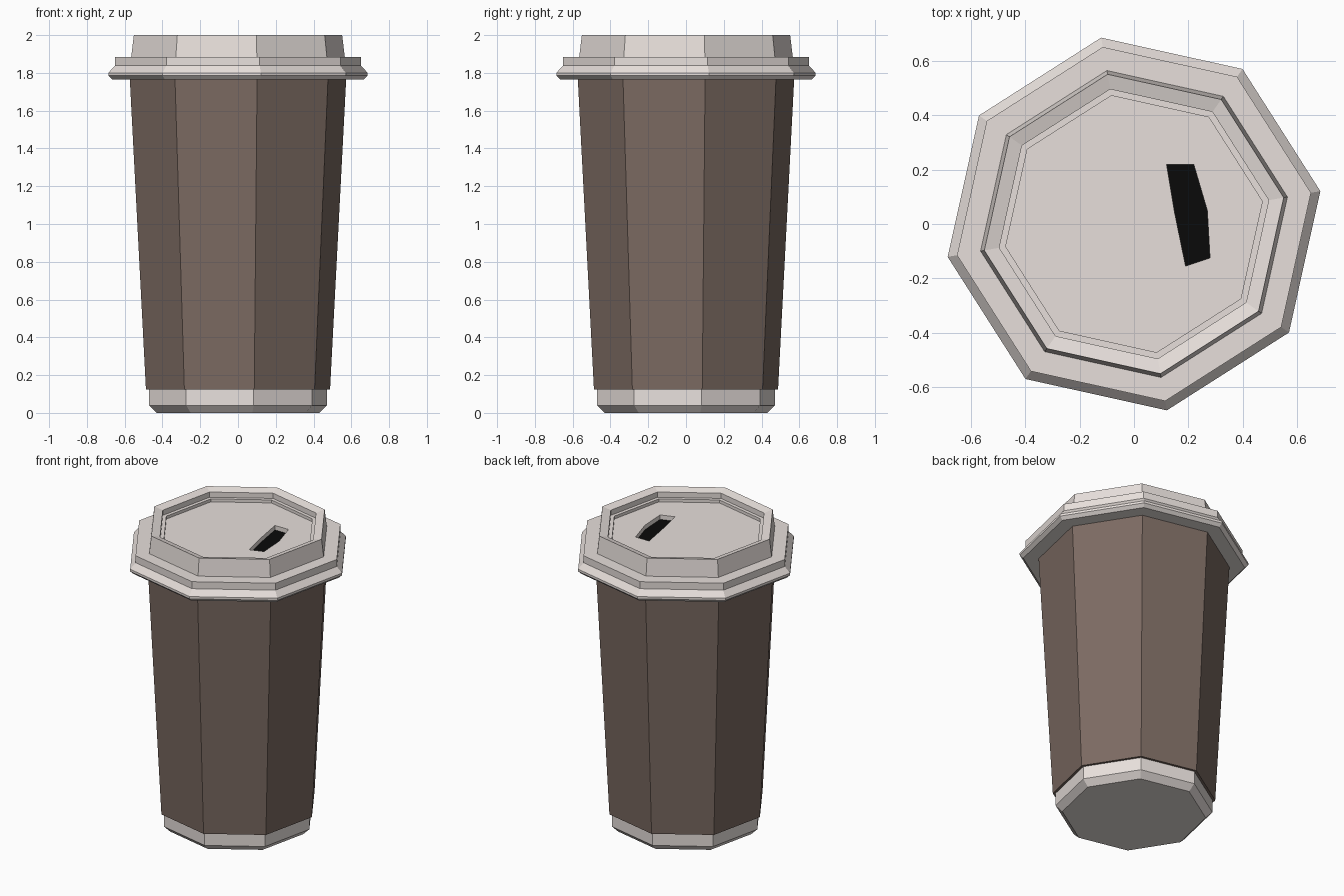
import bpy, bmesh, math

if "Cube" in bpy.data.objects:
    bpy.data.objects.remove(bpy.data.objects["Cube"])

SIDES, PHASE = 8, math.radians(10)


def material(name, rgb):
    m = bpy.data.materials.new(name)
    m.diffuse_color = (*rgb, 1)
    m.use_nodes = True
    m.node_tree.nodes["Principled BSDF"].inputs["Base Color"].default_value = m.diffuse_color
    return m


def make_object(name, bm, mat=None):
    bmesh.ops.recalc_face_normals(bm, faces=bm.faces)
    me = bpy.data.meshes.new(name)
    bm.to_mesh(me)
    bm.free()
    if mat:
        me.materials.append(mat)
    ob = bpy.data.objects.new(name, me)
    bpy.context.collection.objects.link(ob)
    return ob


def lathe(name, profile, mat):
    """Eight-sided solid from (radius, z) points, capped at both ends."""
    bm = bmesh.new()
    rings = []
    for r, z in profile:
        angles = [PHASE + math.tau * i / SIDES for i in range(SIDES)]
        rings.append([bm.verts.new((r * math.cos(a), r * math.sin(a), z)) for a in angles])
    for lo, hi in zip(rings, rings[1:]):
        for i in range(SIDES):
            j = (i + 1) % SIDES
            bm.faces.new((lo[i], lo[j], hi[j], hi[i]))
    bm.faces.new(rings[0][::-1])
    bm.faces.new(rings[-1])
    return make_object(name, bm, mat)


def prism(name, outline, z0, z1, mat=None):
    bm = bmesh.new()
    face = bm.faces.new([bm.verts.new((x, y, z0)) for x, y in outline])
    new = bmesh.ops.extrude_face_region(bm, geom=[face])["geom"]
    verts = [v for v in new if isinstance(v, bmesh.types.BMVert)]
    bmesh.ops.translate(bm, verts=verts, vec=(0, 0, z1 - z0))
    return make_object(name, bm, mat)


brown = material("brown_card", (0.20, 0.145, 0.122))
cream = material("pale_plastic", (0.80, 0.74, 0.71))
black = material("black", (0.003, 0.003, 0.003))

# Pale foot with a chamfered bottom edge
lathe("cup_base", [(0.437, 0), (0.478, 0.04), (0.478, 0.13)], cream)

# Tapered brown body
lathe("cup_body", [(0.495, 0.125), (0.582, 1.775)], brown)

# Lid: flared rim, raised ring, stepped recess
lid = lathe("lid", [
    (0.675, 1.765), (0.697, 1.785), (0.697, 1.80), (0.662, 1.838), (0.662, 1.885),
    (0.574, 1.885), (0.560, 2.0), (0.504, 1.985), (0.504, 1.95), (0.480, 1.95),
    (0.480, 1.93)], cream)

# Drinking slot cut into the lid, with a black floor
slot = [(0.12, 0.22), (0.22, 0.22), (0.27, 0.05), (0.28, -0.125), (0.19, -0.155), (0.15, 0.04)]
cutter = prism("slot_cutter", slot, 1.895, 2.1)
cutter.hide_render = True
mod = lid.modifiers.new("slot", "BOOLEAN")
mod.operation, mod.solver, mod.object = "DIFFERENCE", "EXACT", cutter
bpy.context.view_layer.objects.active = lid
bpy.ops.object.modifier_apply(modifier=mod.name)
bpy.data.objects.remove(cutter)
prism("slot_floor", slot, 1.88, 1.9, black)
